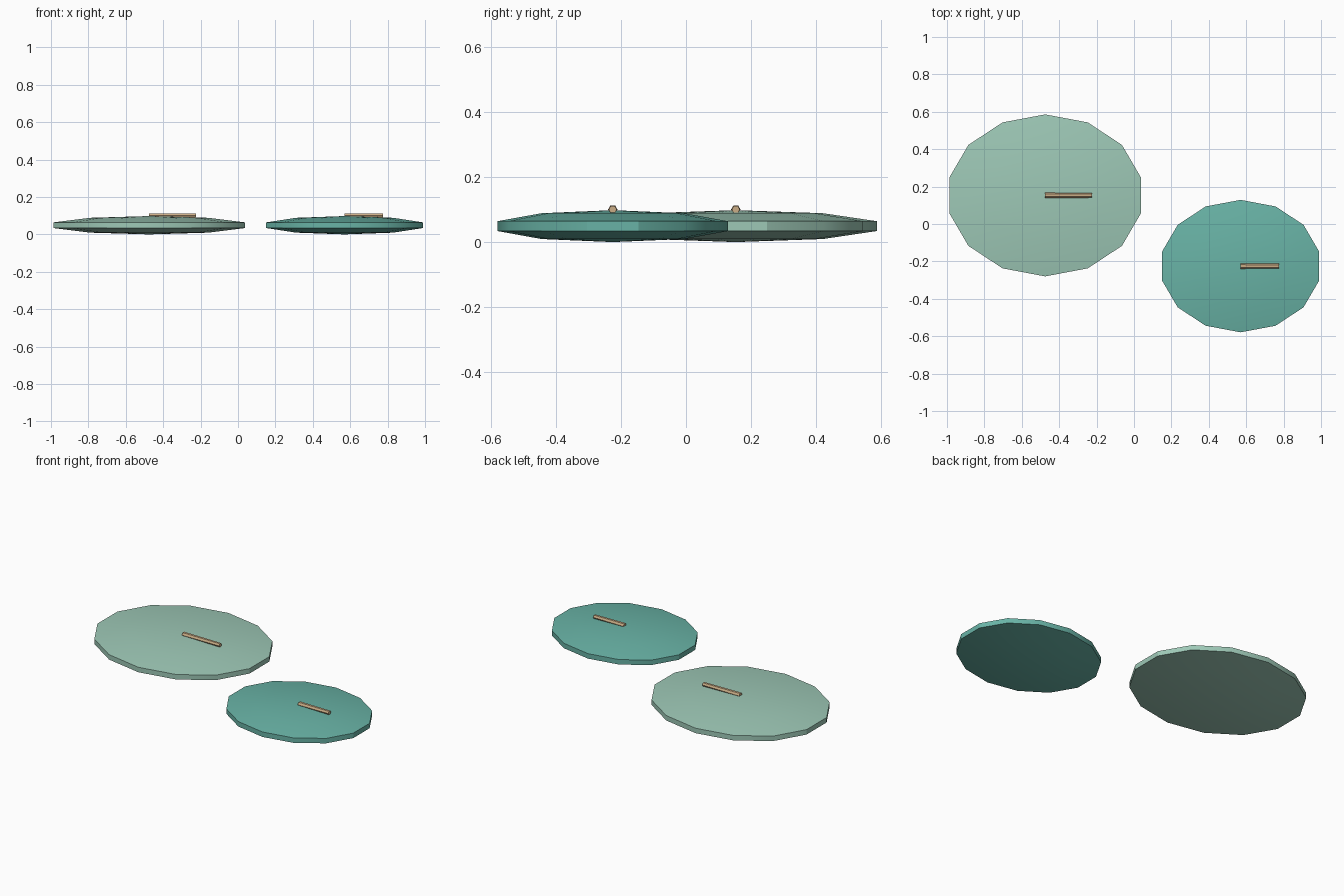
import bpy
from math import pi, cos

if "Cube" in bpy.data.objects:
    bpy.data.objects.remove(bpy.data.objects["Cube"])

SEGMENTS, RINGS = 14, 5
HALF_HEIGHT = 0.049
RIM = cos(pi / 10)  # radius of the widest sphere ring


def material(name, color):
    m = bpy.data.materials.new(name)
    m.diffuse_color = (*color, 1)
    m.use_nodes = True
    m.node_tree.nodes["Principled BSDF"].inputs["Base Color"].default_value = m.diffuse_color
    return m


def finish(name, mat):
    ob = bpy.context.object
    ob.name = name
    ob.data.materials.append(mat)
    return ob


def lily_pad(prefix, x, y, rx, ry, mat, vein_mat):
    # Flattened, faceted disc
    bpy.ops.mesh.primitive_uv_sphere_add(
        segments=SEGMENTS, ring_count=RINGS, radius=1, location=(x, y, HALF_HEIGHT))
    pad = finish(prefix + "_pad", mat)
    pad.scale = (rx / RIM, ry / RIM, HALF_HEIGHT)
    bpy.ops.object.transform_apply(location=False, rotation=False, scale=True)
    bpy.ops.object.shade_smooth_by_angle(angle=pi / 6)

    # Six-sided vein running from the centre along +x
    length = rx * 0.476
    bpy.ops.mesh.primitive_cone_add(
        vertices=6, radius1=0.0145, radius2=0.0125, depth=length,
        location=(x + length / 2, y, 0.1), rotation=(0, pi / 2, 0))
    finish(prefix + "_vein", vein_mat)


tan = material("vein_tan", (0.60, 0.42, 0.24))
pale = material("pale_green", (0.34, 0.58, 0.47))
teal = material("teal_green", (0.14, 0.45, 0.38))

lily_pad("large", -0.475, 0.153, 0.525, 0.433, pale, tan)
lily_pad("small", 0.57, -0.225, 0.43, 0.354, teal, tan)
